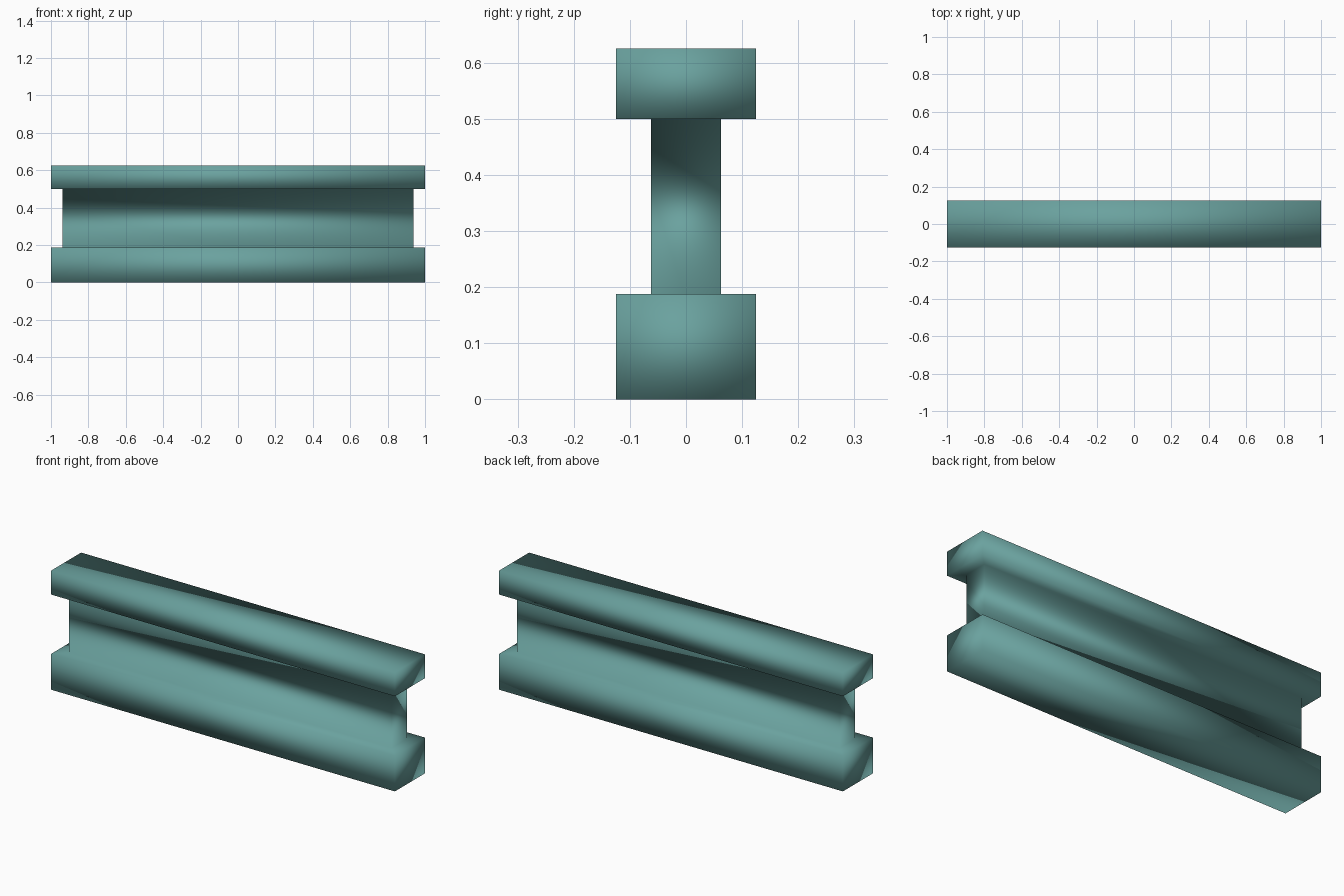
import bpy, bmesh

if "Cube" in bpy.data.objects:
    bpy.data.objects.remove(bpy.data.objects["Cube"])

# Single flat colour
teal = bpy.data.materials.new("muted teal")
teal.diffuse_color = (0.145, 0.36, 0.345, 1.0)
teal.use_nodes = True
teal.node_tree.nodes["Principled BSDF"].inputs["Base Color"].default_value = teal.diffuse_color

# Stacked rectangular rings (half x, half y, z): base flange, web, top flange
RINGS = [
    (1.0, 0.125, 0.0), (1.0, 0.125, 0.1875),
    (0.9375, 0.0625, 0.1875), (0.9375, 0.0625, 0.5),
    (1.0, 0.125, 0.5), (1.0, 0.125, 0.625),
]

bm = bmesh.new()
loops = [[bm.verts.new((sx * hx, sy * hy, z))
          for sx, sy in ((-1, -1), (1, -1), (1, 1), (-1, 1))]
         for hx, hy, z in RINGS]
for low, high in zip(loops, loops[1:]):
    for i in range(4):
        j = (i + 1) % 4
        bm.faces.new((low[i], low[j], high[j], high[i]))
bm.faces.new(loops[0][::-1])
bm.faces.new(loops[-1])

# Soften the true edges; inner corners become small fillets
edges = [e for e in bm.edges if e.calc_face_angle(0) > 0.5]
bmesh.ops.bevel(bm, geom=edges, offset=0.008, offset_type='OFFSET',
                segments=2, profile=0.5, affect='EDGES', clamp_overlap=True)
bmesh.ops.recalc_face_normals(bm, faces=bm.faces[:])
for f in bm.faces:
    f.smooth = True

mesh = bpy.data.meshes.new("flanged_beam")
bm.to_mesh(mesh)
bm.free()
mesh.materials.append(teal)
beam = bpy.data.objects.new("flanged_beam", mesh)
bpy.context.collection.objects.link(beam)
